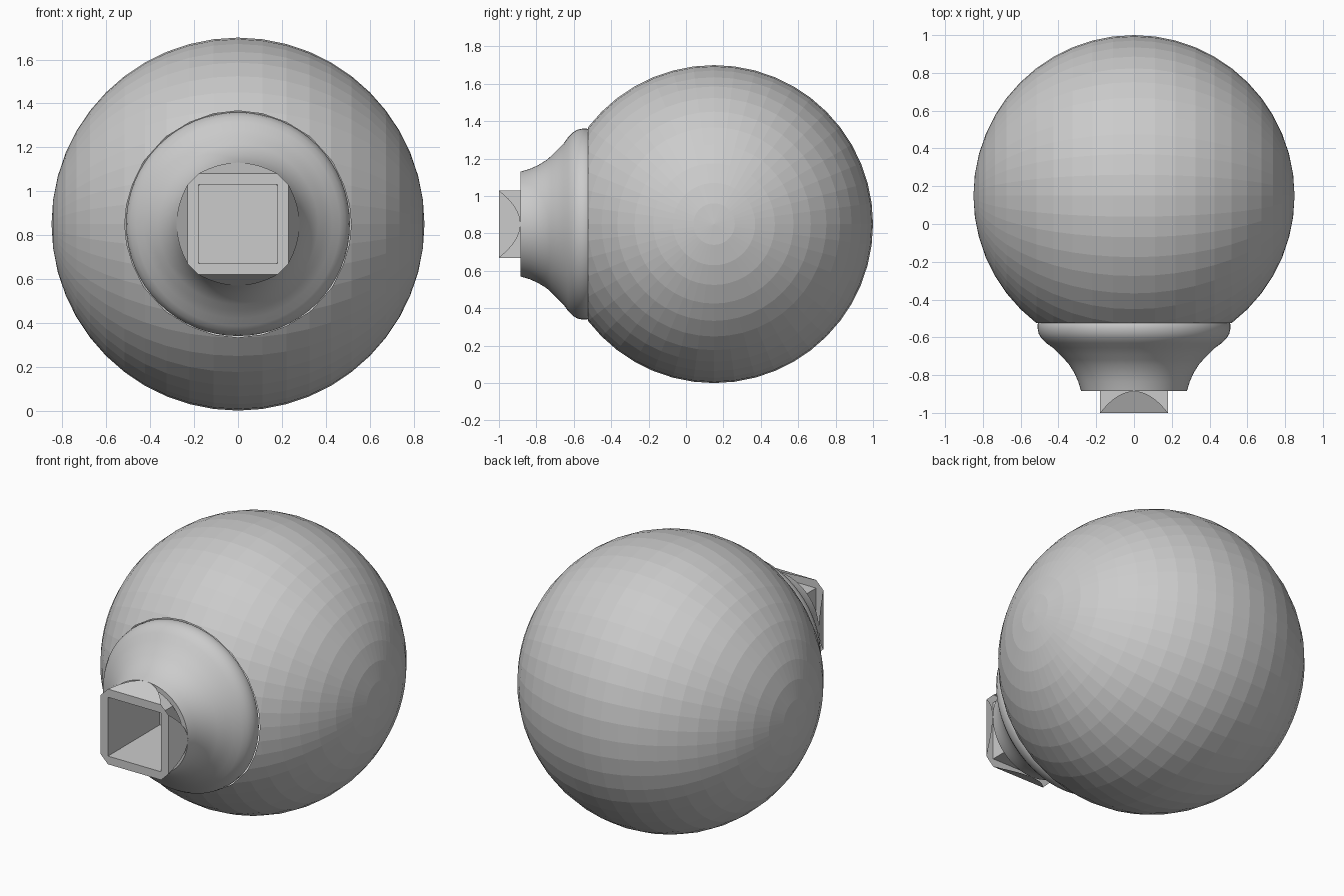
import bpy, bmesh, math
from mathutils import Matrix, Vector

if "Cube" in bpy.data.objects:
    bpy.data.objects.remove(bpy.data.objects["Cube"])

CZ = 0.85   # height of the main axis, which runs along y


def finish(name, bm, smooth=None):
    bmesh.ops.remove_doubles(bm, verts=bm.verts, dist=1e-5)
    bmesh.ops.recalc_face_normals(bm, faces=bm.faces)
    me = bpy.data.meshes.new(name)
    bm.to_mesh(me)
    bm.free()
    ob = bpy.data.objects.new(name, me)
    bpy.context.collection.objects.link(ob)
    if smooth:
        bpy.ops.object.select_all(action='DESELECT')
        ob.select_set(True)
        bpy.context.view_layer.objects.active = ob
        bpy.ops.object.shade_smooth_by_angle(angle=math.radians(smooth))
    return ob


# globe: faceted ball with poles on the x axis, opened at the neck
bm = bmesh.new()
mat = Matrix.Translation((0, 0.15, CZ)) @ Matrix.Rotation(math.pi / 2, 4, 'Y')
bmesh.ops.create_uvsphere(bm, u_segments=48, v_segments=24, radius=0.85, matrix=mat)
bmesh.ops.bisect_plane(bm, geom=bm.verts[:] + bm.edges[:] + bm.faces[:],
                       plane_co=(0, -0.525, 0), plane_no=(0, -1, 0), clear_outer=True)
finish("globe", bm)

# neck: curved collar revolved about the y axis
profile = [(0.505, -0.52), (0.51, -0.53), (0.51, -0.555), (0.505, -0.58), (0.49, -0.605),
           (0.465, -0.63), (0.43, -0.655), (0.395, -0.69), (0.365, -0.72), (0.343, -0.745),
           (0.315, -0.79), (0.295, -0.835), (0.28, -0.885), (0.25, -0.885)]
bm = bmesh.new()
pts = [bm.verts.new((r, y, CZ)) for r, y in profile]
edges = [bm.edges.new(p) for p in zip(pts, pts[1:])]
bmesh.ops.spin(bm, geom=pts + edges, cent=(0, 0, CZ), axis=(0, 1, 0),
               angle=math.tau, steps=64)
finish("neck", bm, 40)

# socket: square pocket, front rim and four arched flaps
bm = bmesh.new()
I, O, BACK = 0.18, 0.23, -0.5
arch = []
for k in range(-8, 9):
    u = k / 8
    t = 1 - u * u
    arch.append((I * u, -1 + 0.115 * t, O + 0.05 * t))
shapes = [
    [(-I, -1, I), (I, -1, I), (I, BACK, I), (-I, BACK, I)],   # pocket wall
    [(-I, -1, I), (I, -1, I), (I, -1, O), (-I, -1, O)],       # rim strip
    [(I, -1, I), (O, -1, I), (I, -1, O)],                     # rim corner
    arch,                                                     # flap
]
for q in range(4):
    rot = Matrix.Translation((0, 0, CZ)) @ Matrix.Rotation(q * math.pi / 2, 4, 'Y')
    for shape in shapes:
        bm.faces.new([bm.verts.new(rot @ Vector(p)) for p in shape])
bm.faces.new([bm.verts.new((x, BACK, CZ + z))
              for x, z in ((-I, -I), (I, -I), (I, I), (-I, I))])
finish("socket", bm)
